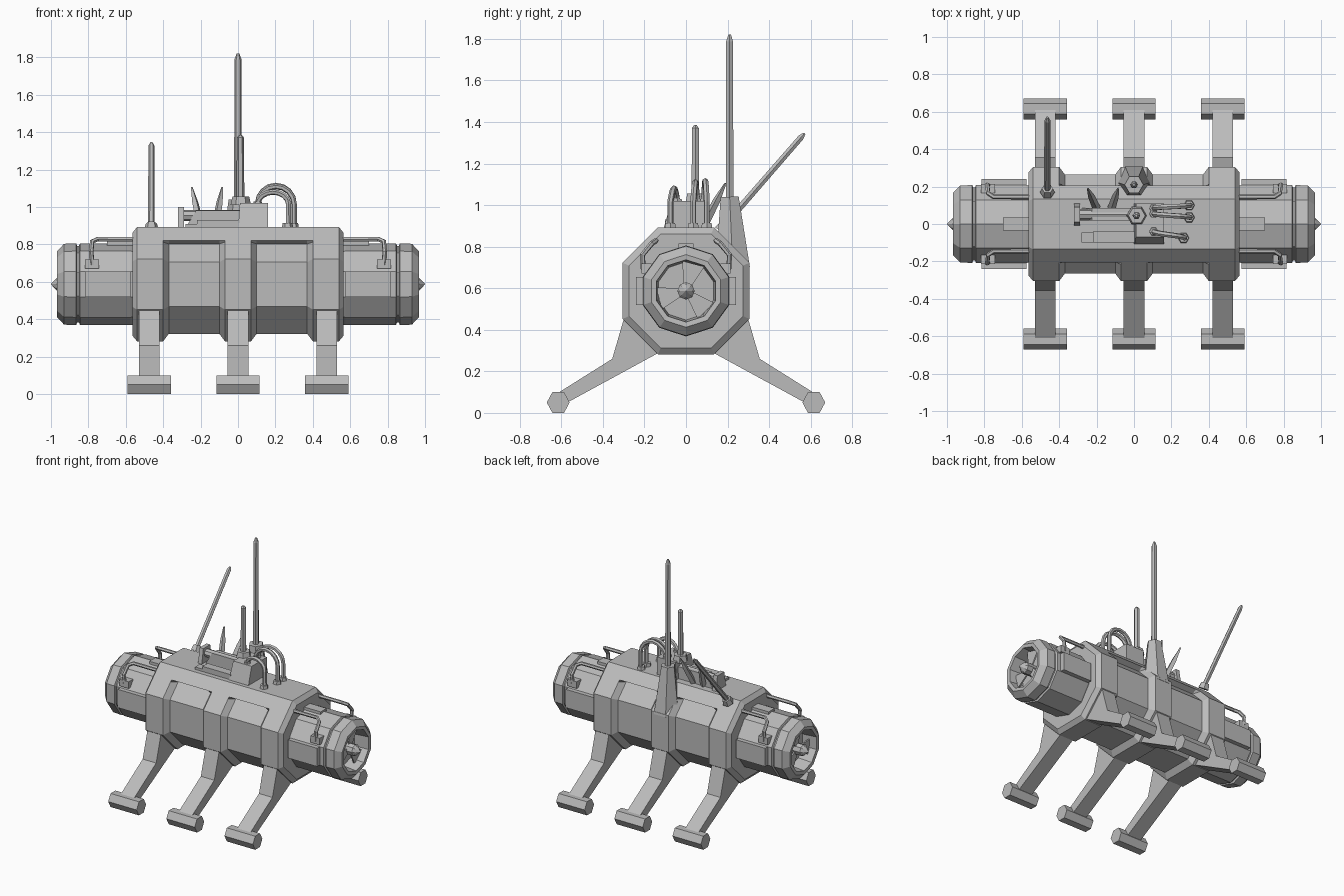
import bpy, bmesh, math
from mathutils import Vector

cube = bpy.data.objects.get("Cube")
if cube:
    bpy.data.objects.remove(cube, do_unlink=True)

grey = bpy.data.materials.new("hull grey")
grey.use_nodes = True
COLOUR = (0.5, 0.5, 0.5, 1)
grey.diffuse_color = COLOUR
grey.node_tree.nodes["Principled BSDF"].inputs["Base Color"].default_value = COLOUR
AXIS_Z = 0.587


def finish(name, bm):
    bmesh.ops.recalc_face_normals(bm, faces=bm.faces)
    mesh = bpy.data.meshes.new(name)
    bm.to_mesh(mesh)
    bm.free()
    mesh.materials.append(grey)
    obj = bpy.data.objects.new(name, mesh)
    bpy.context.collection.objects.link(obj)
    return obj


def loft(name, rings, cap=True):
    """Skin a list of equal-length point rings."""
    bm = bmesh.new()
    loops = [[bm.verts.new(p) for p in ring] for ring in rings]
    n = len(loops[0])
    for a, b in zip(loops, loops[1:]):
        for i in range(n):
            j = (i + 1) % n
            bm.faces.new((a[i], a[j], b[j], b[i]))
    if cap:
        bm.faces.new(loops[0])
        bm.faces.new(loops[-1])
    return finish(name, bm)


def spindle(name, start, end, profile, sides=6):
    """Faceted solid along a line; profile holds (fraction, radius)."""
    start, end = Vector(start), Vector(end)
    d = end - start
    turn = d.to_track_quat('Z', 'Y')
    rings = []
    for t, r in profile:
        angles = [math.tau * i / sides for i in range(sides)]
        rings.append([start + d * t + turn @ Vector((r * math.cos(a), r * math.sin(a), 0))
                      for a in angles])
    return loft(name, rings)


def box(name, lo, hi, top_inset=(0, 0, 0, 0)):
    """Box from corner to corner; top_inset pulls in -x, +x, -y, +y at the top."""
    (x0, y0, z0), (x1, y1, z1) = lo, hi
    a, b, c, d = top_inset
    return loft(name, [
        [(x0, y0, z0), (x1, y0, z0), (x1, y1, z0), (x0, y1, z0)],
        [(x0 + a, y0 + c, z1), (x1 - b, y0 + c, z1), (x1 - b, y1 - d, z1), (x0 + a, y1 - d, z1)]])


def prism(name, outline, x0, x1):
    return loft(name, [[(x, y, z) for y, z in outline] for x in (x0, x1)])


def pipe(name, points, radius):
    curve = bpy.data.curves.new(name, 'CURVE')
    curve.dimensions = '3D'
    curve.bevel_depth = radius
    curve.bevel_resolution = 1
    curve.use_fill_caps = True
    spline = curve.splines.new('POLY')
    spline.points.add(len(points) - 1)
    for p, co in zip(spline.points, points):
        p.co = (*co, 1)
    spline.use_smooth = False
    curve.materials.append(grey)
    obj = bpy.data.objects.new(name, curve)
    bpy.context.collection.objects.link(obj)


# Octagonal hull: full ribs alternate with recessed bays under a flat deck
FULL = [(.135, .305), (.205, .235), (.215, .225), (.305, .135), (.305, -.135), (.135, -.305)]
BAY = [(.135, .305), (.205, .235), (.168, .215), (.265, .118), (.265, -.118), (.118, -.265)]


def section(x, half, scale=1):
    whole = half + [(-y, z) for y, z in reversed(half)]
    return [(x, y * scale, AXIS_Z + z * scale) for y, z in whole]


right_half = [section(-.565, FULL, .9), section(-.54, FULL), section(-.4, FULL),
              section(-.37, BAY), section(-.1, BAY), section(-.07, FULL)]
left_half = [[(-x, y, z) for x, y, z in ring] for ring in reversed(right_half)]
loft("hull", right_half + left_half)

# Engine pods with intake, propeller and fittings, one at each end
for s, side in ((1, "left"), (-1, "right")):
    pod = [(.5, .205), (.575, .219), (.845, .219), (.85, .205), (.86, .205), (.865, .219),
           (.93, .216), (.968, .175), (.965, .15), (.86, .14)]
    rings = []
    for x, r in pod:
        rings.append([(s * x, r * math.sin(math.tau * i / 10),
                       AXIS_Z + r * math.cos(math.tau * i / 10)) for i in range(10)])
    loft(side + "_engine_pod", rings)
    spindle(side + "_spinner", (s * .86, 0, AXIS_Z), (s, 0, AXIS_Z),
            [(0, .04), (.7, .042), (.8, .03), (1, .001)], 8)

    # Three pitched propeller blades
    for k in range(3):
        a = math.radians(75 + 120 * k)
        out = Vector((0, math.cos(a), math.sin(a)))
        across = Vector((s * .025, -math.sin(a), math.cos(a)))
        mid = Vector((s * .91, 0, AXIS_Z))
        rings = []
        for r, w in ((.025, .018), (.135, .055)):
            c = mid + out * r
            t = Vector((s * .005, 0, 0))
            rings.append([c - across * w - t, c + across * w - t,
                          c + across * w + t, c - across * w + t])
        loft(side + "_propeller_blade", rings)

    # Top plate on the pod
    x0, x1 = sorted((s * .56, s * .70))
    box(side + "_pod_top_plate", (x0, -.035, .77), (x1, .035, .815))

    # Side hatches, bracketed pipes
    for f in (-1, 1):
        x0, x1 = sorted((s * .575, s * .815))
        y0, y1 = sorted((f * .18, f * .24))
        box(side + "_pod_hatch", (x0, y0, .52), (x1, y1, .655))
        y0, y1 = sorted((f * .165, f * .215))
        box(side + "_pipe_bracket", (s * .78 - .038, y0, .67), (s * .78 + .038, y1, .72))
        pipe(side + "_pod_pipe", [(s * .78, f * .205, .69), (s * .785, f * .21, .76),
                                  (s * .78, f * .165, .815), (s * .75, f * .145, .828),
                                  (s * .53, f * .145, .828)], .013)

# Six splayed legs with hexagonal feet
LEG = [(.13, .29), (.2, .45), (.3, .45), (.355, .26), (.61, .1), (.58, .045)]
FOOT = [(.56, .05), (.587, 0), (.643, 0), (.67, .05), (.643, .1), (.587, .1)]
for x, place in ((-.475, "right"), (0, "middle"), (.475, "left")):
    for f, end in ((-1, "front"), (1, "back")):
        prism(f"{place}_{end}_leg", [(f * y, z) for y, z in LEG], x - .055, x + .055)
        prism(f"{place}_{end}_foot", [(f * y, z) for y, z in FOOT], x - .116, x + .116)

# Deck house
box("deck_house", (0, -.11, .88), (.16, .11, 1.02), (.01, 0, .04, 0))
box("deck_house_front", (-.22, -.1, .88), (.01, -.04, .93))
box("deck_locker", (-.28, -.1, .88), (-.22, -.045, .91))
box("deck_fairing", (-.285, .02, .88), (.01, .085, .98), (.06, 0, 0, 0))
spindle("deck_barrel", (-.3, .05, .955), (.01, .05, .955), [(0, .03), (1, .03)], 8)
box("barrel_shield", (-.32, -.01, .885), (-.29, .11, 1.0), (0, 0, .02, .02))

# Masts and aerials
MAST = [(0, 1), (.96, .9), (1, .35)]


def mast(name, start, end, radius):
    spindle(name, start, end, [(t, r * radius) for t, r in MAST])


spindle("main_mast_base", (0, .225, .70), (0, .21, 1.04), [(0, .095), (.45, .075), (1, .05)])
mast("main_mast", (0, .21, 1.03), (0, .21, 1.82), .021)
spindle("short_mast_base", (.015, .045, 1.01), (.015, .045, 1.055), [(0, .055), (1, .045)])
mast("short_mast", (.013, .045, 1.04), (.013, .045, 1.385), .021)
spindle("leaning_aerial_base", (-.463, .17, .875), (-.463, .19, .91), [(0, .04), (1, .03)])
mast("leaning_aerial", (-.463, .17, .885), (-.463, .57, 1.345), .018)
for x0, x1 in ((-.2, -.247), (-.12, -.085)):
    spindle("whisker_aerial", (x0, .085, .9), (x1, .19, 1.105),
            [(0, .022), (.6, .018), (1, .005)], 4)

# Arched hoses from the deck house down to deck sockets
for y0, y1, x1, top in ((.085, .1, .3, 1.12), (.055, .035, .3, 1.115), (-.04, -.075, .27, 1.085)):
    start, rise = .105, top - 1.02
    reach = (x1 - start) / 2
    path = [(start, y0, 1.0)]
    for i in range(9):
        a = math.pi * i / 8
        path.append((start + reach * (1 - math.cos(a)), y0 + (y1 - y0) * i / 8,
                     1.015 + rise * math.sin(a)))
    path.append((x1, y1, .89))
    pipe("deck_hose", path, .015)
    spindle("hose_socket", (x1 - .005, y1, .88), (x1 - .005, y1, .915), [(0, .032), (1, .026)])
    spindle("hose_outlet", (start, y0, 1.0), (start, y0, 1.03), [(0, .026), (1, .022)])
